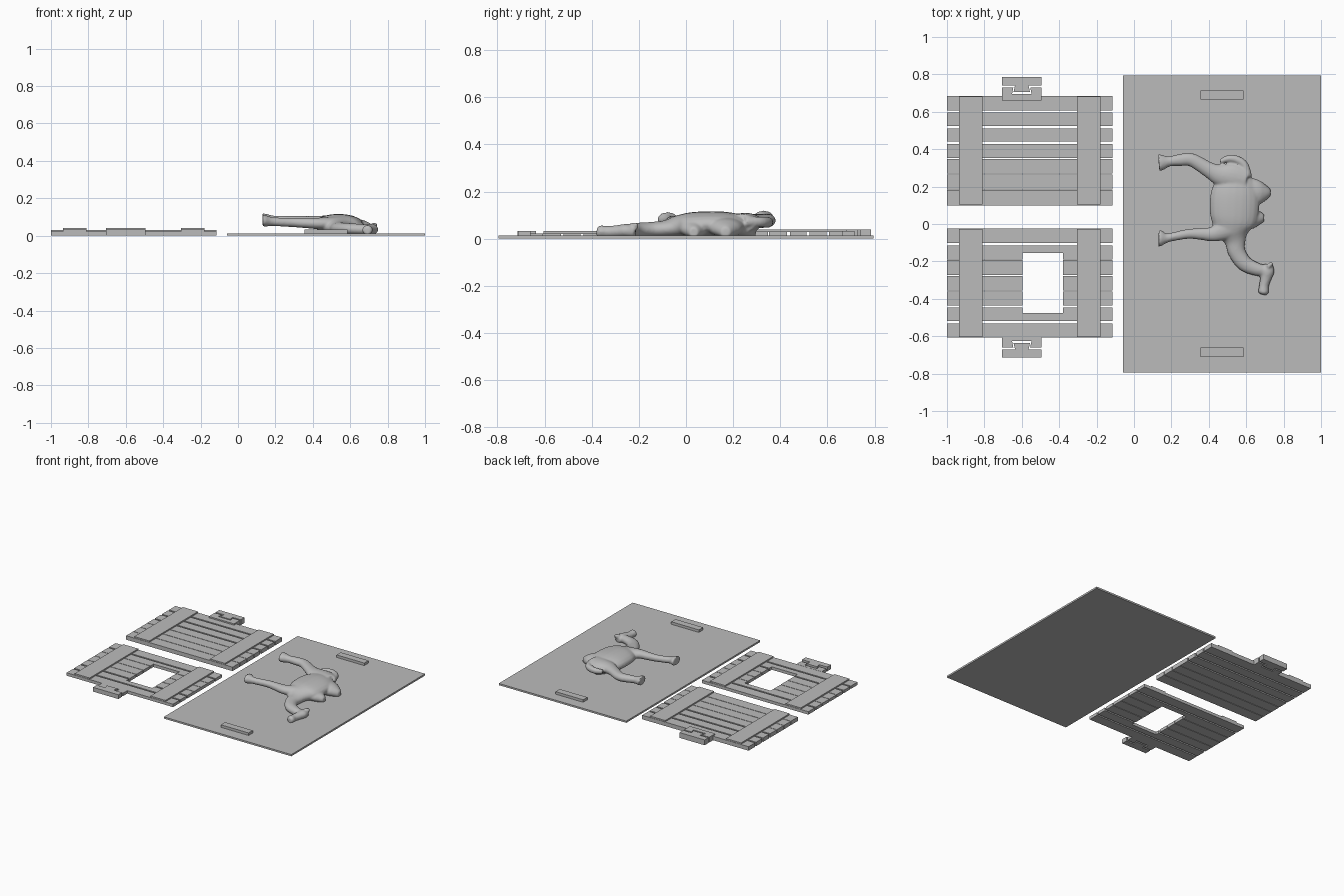
import bpy, bmesh, math
from mathutils import Vector

cube = bpy.data.objects.get("Cube")
if cube:
    bpy.data.objects.remove(cube, do_unlink=True)

shade = 0.5
grey = bpy.data.materials.new("plain grey")
grey.use_nodes = True
grey.diffuse_color = (shade, shade, shade, 1)
grey.node_tree.nodes["Principled BSDF"].inputs["Base Color"].default_value = grey.diffuse_color


def finish(name, bm):
    bmesh.ops.recalc_face_normals(bm, faces=bm.faces)
    mesh = bpy.data.meshes.new(name)
    bm.to_mesh(mesh)
    bm.free()
    mesh.materials.append(grey)
    ob = bpy.data.objects.new(name, mesh)
    bpy.context.collection.objects.link(ob)
    return ob


def prism(name, outline, bottom, top):
    bm = bmesh.new()
    face = bm.faces.new([bm.verts.new((x, y, bottom)) for x, y in outline])
    extruded = bmesh.ops.extrude_face_region(bm, geom=[face])
    for v in extruded["geom"]:
        if isinstance(v, bmesh.types.BMVert):
            v.co.z = top
    return finish(name, bm)


def box(name, left, right, front, back, bottom, top):
    return prism(name, [(left, front), (right, front), (right, back), (left, back)], bottom, top)


def bake(ob):
    # Replace the mesh with its modified result
    depsgraph = bpy.context.evaluated_depsgraph_get()
    mesh = bpy.data.meshes.new_from_object(ob.evaluated_get(depsgraph))
    ob.modifiers.clear()
    ob.data = mesh


# Base plate with two raised locating bars
box("base_plate", -0.06, 1, -0.795, 0.795, 0, 0.013)
for side, y in (("back", 0.69), ("front", -0.685)):
    box(side + "_locating_bar", 0.355, 0.585, y - 0.025, y + 0.025, 0.01, 0.032)


# Plank panels: seven boards held by two battens
def panel(side, start, end, wide_gaps, top, window=None):
    pitch = (end - start) / 7
    for i in range(7):
        # Only the inner edges of the outer boards are trimmed
        low = 0 if i == 0 else 0.006 if i in wide_gaps else 0.002
        high = 0 if i == 6 else 0.006 if i + 1 in wide_gaps else 0.002
        front, back = start + i * pitch + low, start + (i + 1) * pitch - high
        board = box(f"{side}_board_{i + 1}", -1, -0.115, front, back, 0, top)
        if window and back > window[2] and front < window[3]:
            cutter = box("window_cutter", *window, -0.1, 0.1)
            cutter.hide_render = True
            mod = board.modifiers.new("window", 'BOOLEAN')
            mod.object, mod.solver = cutter, 'EXACT'
            bake(board)
            bpy.data.objects.remove(cutter, do_unlink=True)
    for label, x in (("right", -0.935), ("left", -0.305)):
        box(f"{side}_{label}_batten", x, x + 0.125, start + 0.003, end - 0.003,
            top - 0.002, top + 0.01)


# Dovetailed tab: the socket joins the panel and the tongue plugs into it
def tab(side, direction, edge, inner, low, high):
    def mirrored(points):
        whole = points + [(-u, v) for u, v in reversed(points)]
        return [(u - 0.6, edge + direction * v) for u, v in whole]
    prism(side + "_tab_socket", mirrored([(0.105, inner), (0.105, -0.055), (0.045, -0.055),
                                          (0.052, -0.089)]), 0, low)
    prism(side + "_tab_tongue", mirrored([(0.105, 0), (0.105, -0.044), (0.036, -0.044),
                                          (0.044, -0.079)]), 0, high)


panel("back", 0.10, 0.685, (4, 5, 6), 0.03)
panel("front", -0.608, -0.025, (1, 2, 6), 0.022, (-0.595, -0.38, -0.475, -0.155))
tab("back", 1, 0.785, -0.125, 0.04, 0.04)
tab("front", -1, -0.715, -0.11, 0.023, 0.032)


# Two-humped animal lying on its side, blended from smooth tapered tubes
def spline(before, start, end, after, t):
    return [0.5 * (2 * b + (c - a) * t + (2 * a - 5 * b + 4 * c - d) * t ** 2
                   + (3 * b - a - 3 * c + d) * t ** 3)
            for a, b, c, d in zip(before, start, end, after)]


def tube(bm, points, heights=None, steps=5, sides=20):
    # Points are x, y and half width; tubes without heights rest on the plate
    padded = [points[0]] + points + [points[-1]]
    path = [spline(*padded[i:i + 4], k / steps)
            for i in range(len(points) - 1) for k in range(steps)] + [points[-1]]
    rings = []
    for i, (x, y, width) in enumerate(path):
        back, ahead = path[max(i - 1, 0)], path[min(i + 1, len(path) - 1)]
        along = Vector((ahead[0] - back[0], ahead[1] - back[1])).normalized()
        thick = 0.055 * math.sqrt(width / 0.13)
        z = thick + 0.005
        if heights:
            z = heights[0] + (heights[1] - heights[0]) * i / (len(path) - 1)
        ring = []
        for k in range(sides):
            angle = math.tau * k / sides
            out = math.cos(angle) * width
            ring.append(bm.verts.new((x - along.y * out, y + along.x * out,
                                      max(z + math.sin(angle) * thick, 0.006))))
        rings.append(ring)
    for ring, following in zip(rings, rings[1:]):
        for k in range(sides):
            n = (k + 1) % sides
            bm.faces.new((ring[k], ring[n], following[n], following[k]))
    bm.faces.new(rings[0])
    bm.faces.new(rings[-1])


bm = bmesh.new()
trunk_and_neck = [(.56, .29, .03), (.55, .25, .09), (.54, .16, .13), (.535, .04, .128),
                  (.53, -.03, .1), (.54, -.09, .058), (.55, -.15, .047), (.59, -.21, .042),
                  (.65, -.24, .036), (.7, -.25, .03)]
tube(bm, trunk_and_neck)
head = [(.722, -.215, .022), (.715, -.25, .036), (.705, -.29, .03), (.695, -.33, .026),
        (.692, -.365, .028), (.69, -.378, .015)]
tube(bm, head)
ear = [(.715, -.23, .014), (.74, -.207, .01)]
tube(bm, ear, (.05, .055))
for y, size in ((.168, 1), (.033, .8)):
    hump = [(.56, y, .1 * size), (.56 + .1 * size, y, .07 * size),
            (.56 + .14 * size, y, .045 * size), (.56 + .17 * size, y, .02)]
    tube(bm, hump)
hind_leg = [(.6, .23, .07), (.53, .25, .075), (.46, .262, .058), (.4, .29, .042),
            (.31, .342, .036), (.245, .342, .032), (.19, .335, .027), (.155, .33, .04),
            (.132, .328, .046)]
tube(bm, hind_leg, (.065, .088))
front_leg = [(.53, -.01, .07), (.43, -.052, .042), (.36, -.053, .032), (.29, -.053, .026),
             (.21, -.068, .023), (.175, -.075, .025), (.15, -.076, .04), (.132, -.076, .046)]
tube(bm, front_leg, (.062, .082))
tail = [(.61, .25, .022), (.59, .315, .022), (.545, .345, .022), (.5, .348, .019),
        (.46, .333, .012)]
tube(bm, tail, (.072, .068))

animal = finish("resting_animal", bm)
remesh = animal.modifiers.new("blend", 'REMESH')
remesh.mode, remesh.voxel_size = 'VOXEL', 0.006
smooth = animal.modifiers.new("soften", 'SMOOTH')
smooth.factor, smooth.iterations = 0.5, 6
bake(animal)
if not animal.data.materials:
    animal.data.materials.append(grey)
for polygon in animal.data.polygons:
    polygon.use_smooth = True
